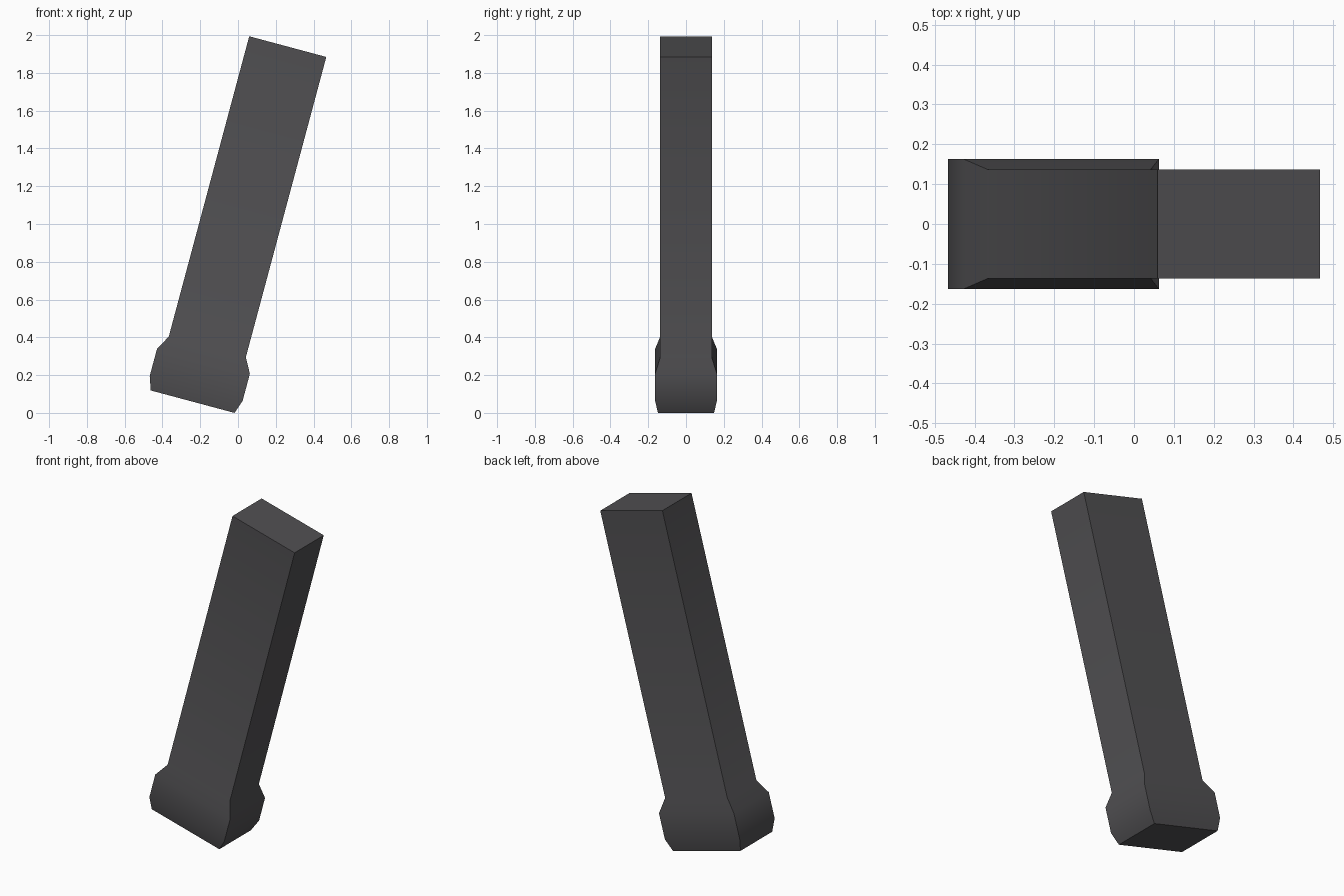
import bpy
import bmesh
from math import radians
from mathutils import Matrix

cube = bpy.data.objects.get("Cube")
if cube:
    bpy.data.objects.remove(cube, do_unlink=True)

# Dark grey material
grey = bpy.data.materials.new("dark grey")
grey.use_nodes = True
colour = (0.08, 0.078, 0.083, 1)
grey.diffuse_color = colour
grey.node_tree.nodes["Principled BSDF"].inputs["Base Color"].default_value = colour

# Rectangular sections along the post: height, half width, half depth
sections = [
    (0.0, 0.2295, 0.1485),    # sole
    (0.072, 0.2545, 0.1635),  # swollen foot
    (0.221, 0.2545, 0.1635),
    (0.300, 0.2112, 0.1365),  # shaft
    (1.946, 0.2112, 0.1365),
]

# Loft the sections into one closed post
bm = bmesh.new()
rings = [
    [bm.verts.new((sx * w, sy * d, h)) for sx, sy in ((-1, -1), (1, -1), (1, 1), (-1, 1))]
    for h, w, d in sections
]
for low, high in zip(rings, rings[1:]):
    for i in range(4):
        j = (i + 1) % 4
        bm.faces.new((low[i], low[j], high[j], high[i]))
bm.faces.new(rings[0][::-1])
bm.faces.new(rings[-1])

# Lean the post to its left, standing on the lower edge of the sole
bm.transform(Matrix.Rotation(radians(15), 4, "Y"))
xs = [v.co.x for v in bm.verts]
lowest = min(v.co.z for v in bm.verts)
bm.transform(Matrix.Translation((-(min(xs) + max(xs)) / 2, 0, -lowest)))

mesh = bpy.data.meshes.new("leaning_post")
bm.to_mesh(mesh)
bm.free()
mesh.materials.append(grey)
post = bpy.data.objects.new("leaning_post", mesh)
bpy.context.collection.objects.link(post)

# Soft foot bulge, crisp corners
bpy.ops.object.select_all(action="DESELECT")
post.select_set(True)
bpy.context.view_layer.objects.active = post
bpy.ops.object.shade_smooth_by_angle(angle=radians(35))
